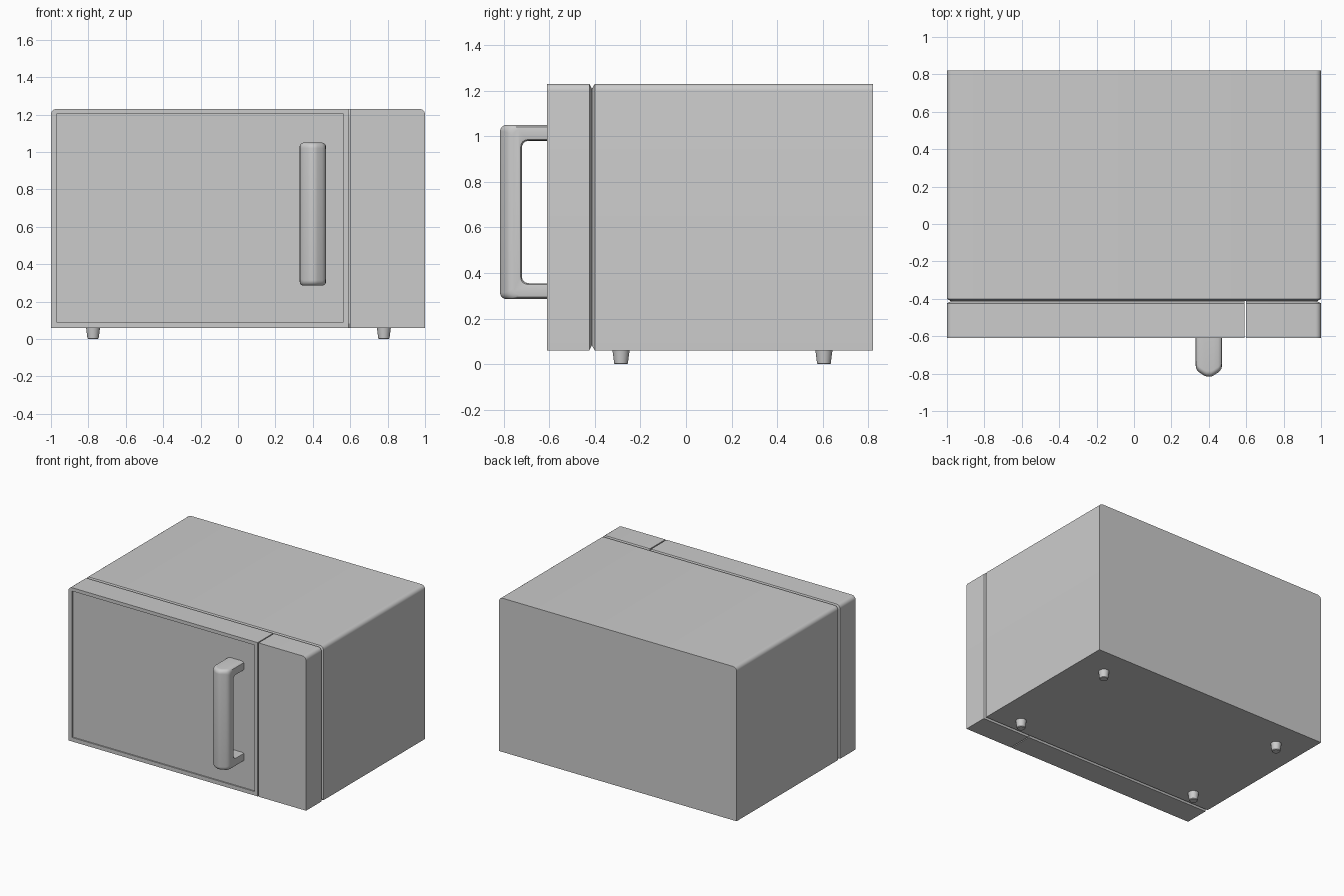
import bpy, bmesh, math

if "Cube" in bpy.data.objects:
    bpy.data.objects.remove(bpy.data.objects["Cube"])


def arc(cx, cy, r, a0, a1, n=6):
    return [(cx + r * math.cos(math.radians(a0 + (a1 - a0) * i / n)),
             cy + r * math.sin(math.radians(a0 + (a1 - a0) * i / n))) for i in range(n + 1)]


def outline(x0, x1, z0, z1, rl=0.0, rr=0.0):
    # rectangle with rounded top corners
    return ([(x0, z0), (x1, z0)] + arc(x1 - rr, z1 - rr, rr, 0, 90)
            + arc(x0 + rl, z1 - rl, rl, 90, 180))


def loft(name, rings):
    # skin a list of equal-length point loops and cap both ends
    bm = bmesh.new()
    loops = [[bm.verts.new(p) for p in ring] for ring in rings]
    n = len(loops[0])
    for a, b in zip(loops, loops[1:]):
        for i in range(n):
            j = (i + 1) % n
            bm.faces.new((a[i], a[j], b[j], b[i]))
    bm.faces.new(loops[0])
    bm.faces.new(loops[-1][::-1])
    bmesh.ops.remove_doubles(bm, verts=bm.verts, dist=1e-5)
    bmesh.ops.recalc_face_normals(bm, faces=bm.faces)
    me = bpy.data.meshes.new(name)
    bm.to_mesh(me)
    bm.free()
    ob = bpy.data.objects.new(name, me)
    bpy.context.collection.objects.link(ob)
    bpy.ops.object.select_all(action='DESELECT')
    ob.select_set(True)
    bpy.context.view_layer.objects.active = ob
    bpy.ops.object.shade_smooth_by_angle(angle=math.radians(30))
    return ob


def at_y(y, pts):
    return [(x, y, z) for x, z in pts]


Z0, Z1, R = 0.06, 1.23, 0.03
SEAM, V = -0.413, 0.022       # groove between housing and front
BACK, FRONT = 0.82, -0.61

# Main housing, front rim chamfered
loft("housing", [
    at_y(BACK, outline(-1, 1, Z0, Z1, R, R)),
    at_y(-0.40, outline(-1, 1, Z0, Z1, R, R)),
    at_y(SEAM, outline(-1 + V, 1 - V, Z0 + V, Z1 - V, R, R))])

# Door with shallow recessed face
loft("door", [
    at_y(SEAM, outline(-1 + V, 0.592, Z0 + V, Z1 - V, R, 0)),
    at_y(-0.424, outline(-1, 0.592, Z0, Z1, R, 0)),
    at_y(FRONT, outline(-1, 0.592, Z0, Z1, R, 0)),
    at_y(FRONT, outline(-0.97, 0.565, 0.09, 1.204)),
    at_y(FRONT + 0.01, outline(-0.97, 0.565, 0.09, 1.204))])

# Control panel
loft("control_panel", [
    at_y(SEAM, outline(0.6, 1 - V, Z0 + V, Z1 - V, 0, R)),
    at_y(-0.424, outline(0.6, 1, Z0, Z1, 0, R)),
    at_y(FRONT, outline(0.6, 1, Z0, Z1, 0, R))])


# Handle: C-shaped side profile skinned across its width
def handle_ring(x, front, edge, inner):
    yf, zt, zb = -0.818 + front, 1.05 - edge, 0.285 + edge
    yi, it, ib = -0.72 - inner + 0.02 * (inner > 0), 0.98 + inner, 0.355 - inner
    yi = -0.72 - inner
    ro, ri, yb = 0.03, 0.03, -0.595
    pts = ([(yb, zt)] + arc(yf + ro, zt - ro, ro, 90, 180)
           + arc(yf + ro, zb + ro, ro, 180, 270) + [(yb, zb), (yb, ib)]
           + arc(yi + ri, ib + ri, ri, 270, 180)
           + arc(yi + ri, it - ri, ri, 180, 90) + [(yb, it)])
    return [(0.4 + x, y, z) for y, z in pts]


half = [(0.07, 0.06, 0.02, -0.0), (0.068, 0.046, 0.010, 0), (0.061, 0.034, 0.004, 0),
        (0.05, 0.024, 0, 0), (0.025, 0.008, 0, 0), (0.012, 0.002, 0, 0)]
# soften the inner edges
soft = [0.012, 0.005, 0.001, 0, 0, 0]
half = [(x, f, e, s) for (x, f, e, _), s in zip(half, soft)]


def section(sign, h):
    x, f, e, s = h
    ring = handle_ring(sign * x, f, e, 0)
    n = len(ring)
    # move the inner run of the C away from the opening
    out = []
    for i, (px, y, z) in enumerate(ring):
        if i >= n // 2:
            z += s if z > 0.67 else -s
            y -= s if y < -0.65 else 0
        out.append((px, y, z))
    return out


loft("door_handle", [section(-1, h) for h in half] + [section(1, h) for h in half[::-1]])

# Tapered feet
for side, x in (("left", -0.775), ("right", 0.78)):
    for end, y in (("front", -0.285), ("back", 0.605)):
        rings = []
        for r, z in ((0.026, 0), (0.03, 0.004), (0.038, 0.065)):
            rings.append([(x + r * math.cos(t * math.tau / 24),
                           y + r * math.sin(t * math.tau / 24), z) for t in range(24)])
        loft(f"{end}_{side}_foot", rings)
